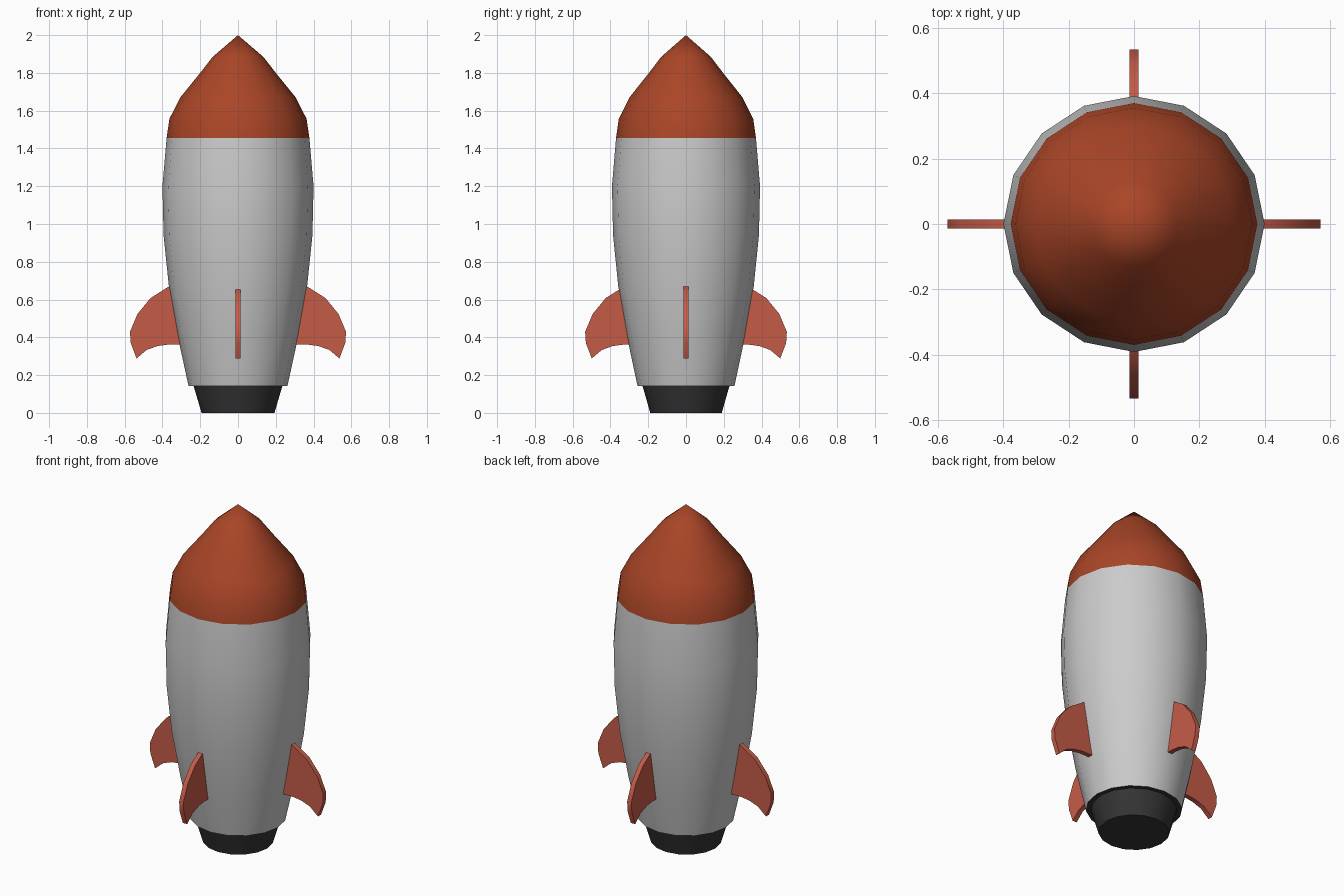
import bpy, bmesh, math

if "Cube" in bpy.data.objects:
    bpy.data.objects.remove(bpy.data.objects["Cube"])

SIDES = 16
Y_SCALE = 0.98


def material(name, rgb):
    mat = bpy.data.materials.new(name)
    mat.diffuse_color = (*rgb, 1)
    mat.use_nodes = True
    mat.node_tree.nodes["Principled BSDF"].inputs["Base Color"].default_value = mat.diffuse_color
    return mat


nose_red = material("nose_red", (0.40, 0.06, 0.02))
fin_red = material("fin_red", (0.56, 0.106, 0.064))
black = material("black", (0.035, 0.035, 0.035))


def finish(bm, name, mat=None):
    bmesh.ops.recalc_face_normals(bm, faces=bm.faces)
    mesh = bpy.data.meshes.new(name)
    bm.to_mesh(mesh)
    bm.free()
    obj = bpy.data.objects.new(name, mesh)
    bpy.context.collection.objects.link(obj)
    if mat:
        mesh.materials.append(mat)
    bpy.ops.object.select_all(action='DESELECT')
    obj.select_set(True)
    bpy.context.view_layer.objects.active = obj
    bpy.ops.object.shade_smooth_by_angle(angle=math.radians(35))
    return obj


def lathe(name, profile, mat=None, cap=False):
    """Turn (radius, z) points around the z axis."""
    bm = bmesh.new()
    rings = []
    for r, z in profile:
        count = SIDES if r > 0 else 1
        rings.append([bm.verts.new((r * math.cos(2 * math.pi * i / SIDES),
                                    r * math.sin(2 * math.pi * i / SIDES) * Y_SCALE, z))
                      for i in range(count)])
    for a, b in zip(rings, rings[1:]):
        for i in range(SIDES):
            j = (i + 1) % SIDES
            if len(b) == 1:
                bm.faces.new((a[i], a[j], b[0]))
            else:
                bm.faces.new((a[i], a[j], b[j], b[i]))
    if cap:
        bm.faces.new(rings[0])
    return finish(bm, name, mat)


# Hull, nose cone and engine nozzle
lathe("hull", [(0.262, 0.143), (0.318, 0.40), (0.366, 0.67), (0.394, 0.94),
               (0.40, 1.20), (0.378, 1.455)])
lathe("nose_cone", [(0.378, 1.455), (0.363, 1.557), (0.304, 1.672),
                    (0.20, 1.80), (0.135, 1.884), (0, 2.0)], nose_red)
lathe("nozzle", [(0.193, 0), (0.235, 0.143), (0.262, 0.143)], black, cap=True)

# Four swept fins, the front and back pair set slightly closer in
FIN = [(0.345, 0.675), (0.365, 0.67), (0.463, 0.608), (0.532, 0.524), (0.572, 0.429),
       (0.568, 0.37), (0.537, 0.288), (0.484, 0.333), (0.426, 0.354),
       (0.373, 0.361), (0.295, 0.361)]
THICK = 0.028
for name, turn, inset in (("right_fin", 0, 0), ("back_fin", 90, 0.04),
                          ("left_fin", 180, 0), ("front_fin", 270, 0.04)):
    bm = bmesh.new()
    face = bm.faces.new([bm.verts.new((x - inset * 0.95, -THICK / 2, z)) for x, z in FIN])
    ext = bmesh.ops.extrude_face_region(bm, geom=[face], use_keep_orig=True)
    moved = [v for v in ext["geom"] if isinstance(v, bmesh.types.BMVert)]
    bmesh.ops.translate(bm, verts=moved, vec=(0, THICK, 0))
    fin = finish(bm, name, fin_red)
    fin.rotation_euler.z = math.radians(turn)
